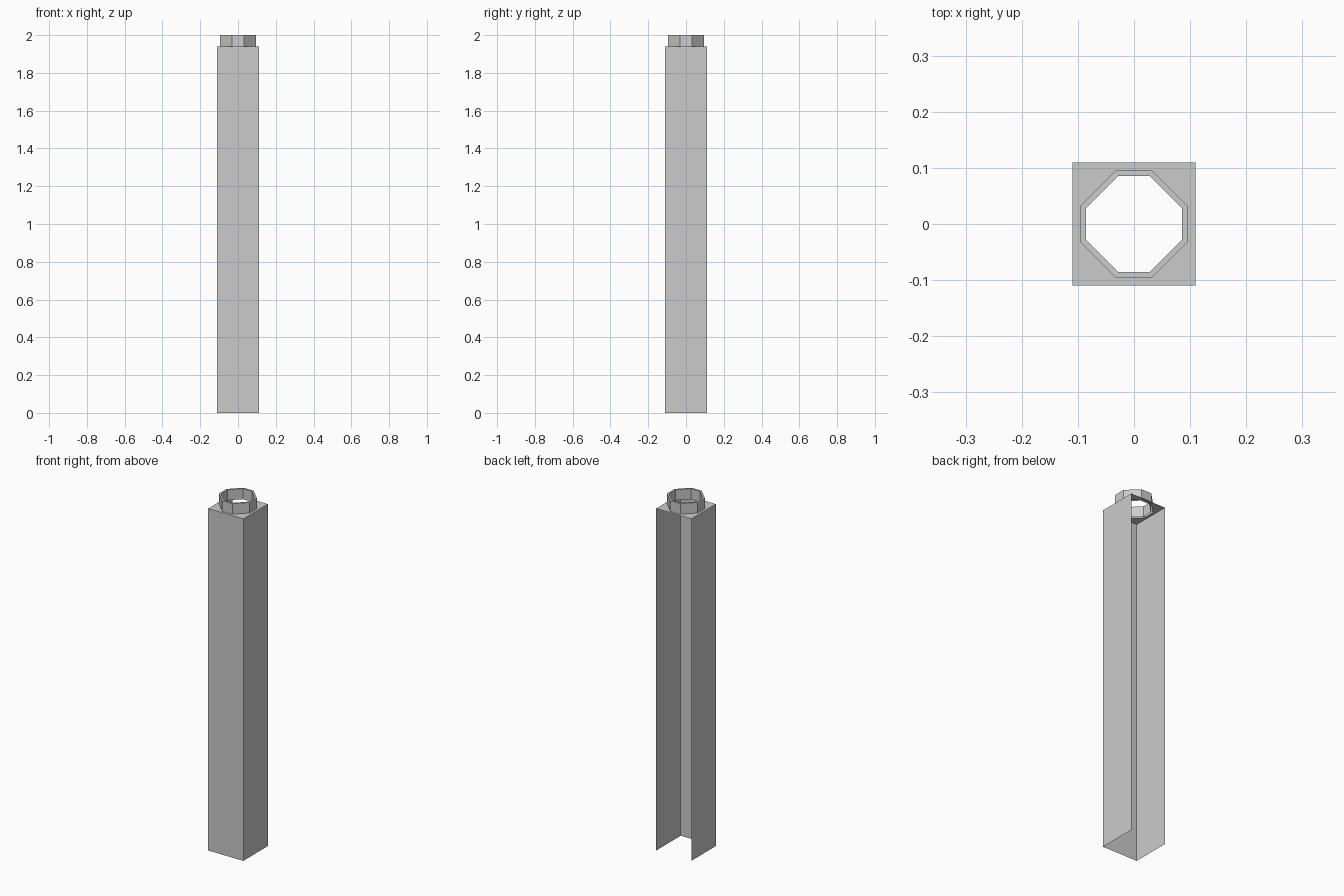
import bpy, bmesh

if "Cube" in bpy.data.objects:
    bpy.data.objects.remove(bpy.data.objects["Cube"])

HALF, Z_CAP, Z_TOP = 0.11, 1.94, 2.0


def finish(bm, name):
    me = bpy.data.meshes.new(name)
    bm.to_mesh(me)
    bm.free()
    ob = bpy.data.objects.new(name, me)
    bpy.context.collection.objects.link(ob)
    return ob


def octagon(bm, r, z):
    # Square with corners cut at one third of the half width
    c = r / 3
    pts = [(r, -c), (r, c), (c, r), (-c, r), (-r, c), (-r, -c), (-c, -r), (c, -r)]
    return [bm.verts.new((x, y, z)) for x, y in pts]


def bridge(bm, a, b):
    for i in range(8):
        j = (i + 1) % 8
        bm.faces.new((a[i], a[j], b[j], b[i]))


# Post: three thin walls, open at the back and the bottom
bm = bmesh.new()
plan = [(-HALF, HALF), (-HALF, -HALF), (HALF, -HALF), (HALF, HALF)]
low = [bm.verts.new((x, y, 0)) for x, y in plan]
high = [bm.verts.new((x, y, Z_CAP)) for x, y in plan]
for i in range(3):
    bm.faces.new((low[i], low[i + 1], high[i + 1], high[i]))
finish(bm, "post_walls")

# Cap plate with an octagonal hole, rising into a hollow collar
bm = bmesh.new()
outer_low = octagon(bm, 0.096, Z_CAP)
outer_top = octagon(bm, 0.096, Z_TOP)
inner_top = octagon(bm, 0.0855, Z_TOP)
inner_low = octagon(bm, 0.0855, Z_CAP)
for a, b in ((outer_low, outer_top), (outer_top, inner_top), (inner_top, inner_low)):
    bridge(bm, a, b)
corners = [bm.verts.new((x, y, Z_CAP)) for x, y in
           ((HALF, -HALF), (HALF, HALF), (-HALF, HALF), (-HALF, -HALF))]
for k in range(4):
    a, b, c = (outer_low[(2 * k + n) % 8] for n in range(3))
    q, r = corners[k], corners[(k + 1) % 4]
    bm.faces.new((q, r, b, a))
    bm.faces.new((r, c, b))
finish(bm, "cap_and_collar")
